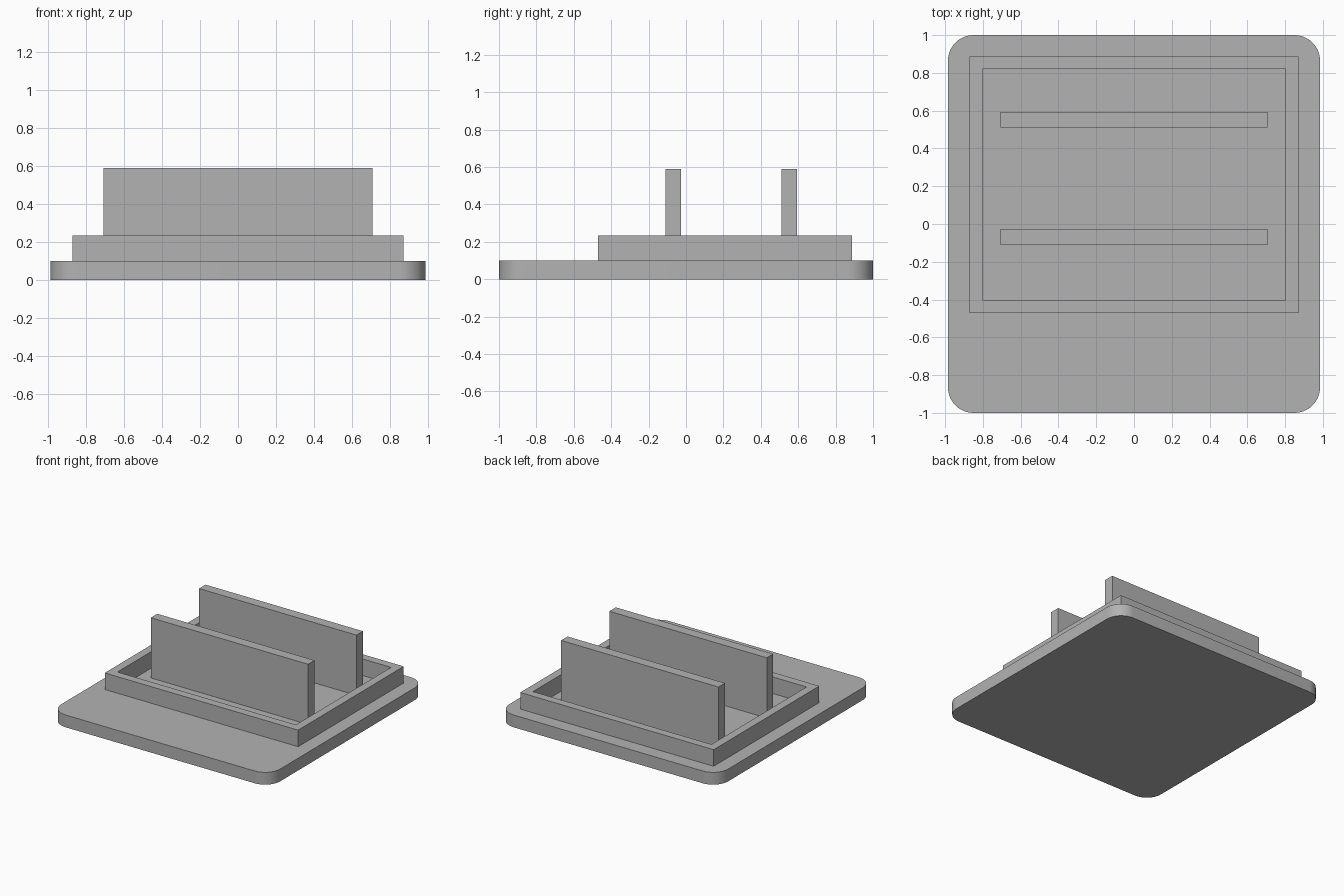
import bpy
import bmesh
from math import cos, sin, pi

cube = bpy.data.objects.get("Cube")
if cube:
    bpy.data.objects.remove(cube, do_unlink=True)

# One matte grey for every part
GREY = (0.45, 0.45, 0.45, 1)
grey = bpy.data.materials.new("grey")
grey.use_nodes = True
grey.diffuse_color = GREY
grey.node_tree.nodes["Principled BSDF"].inputs["Base Color"].default_value = GREY

BASE_TOP, FRAME_TOP, WALL_TOP = 0.10, 0.235, 0.59


def add_object(name, bm):
    bmesh.ops.recalc_face_normals(bm, faces=bm.faces)
    mesh = bpy.data.meshes.new(name)
    bm.to_mesh(mesh)
    bm.free()
    mesh.materials.append(grey)
    obj = bpy.data.objects.new(name, mesh)
    bpy.context.collection.objects.link(obj)
    return obj


def extrude_up(bm, faces, height):
    grown = bmesh.ops.extrude_face_region(bm, geom=faces)["geom"]
    verts = [g for g in grown if isinstance(g, bmesh.types.BMVert)]
    bmesh.ops.translate(bm, verts=verts, vec=(0, 0, height))


def rectangle(bm, half_x, y0, y1, z):
    corners = ((-half_x, y0), (half_x, y0), (half_x, y1), (-half_x, y1))
    return [bm.verts.new((x, y, z)) for x, y in corners]


def rounded_slab(name, half_x, half_y, radius, height, steps=12):
    bm = bmesh.new()
    verts = []
    for quarter, (sx, sy) in enumerate(((1, 1), (-1, 1), (-1, -1), (1, -1))):
        for i in range(steps + 1):
            a = (quarter + i / steps) * pi / 2
            verts.append(bm.verts.new((sx * (half_x - radius) + radius * cos(a),
                                       sy * (half_y - radius) + radius * sin(a), 0)))
    extrude_up(bm, [bm.faces.new(verts)], height)
    return add_object(name, bm)


def wall(name, half_x, y0, y1, z0, z1):
    bm = bmesh.new()
    extrude_up(bm, [bm.faces.new(rectangle(bm, half_x, y0, y1, z0))], z1 - z0)
    return add_object(name, bm)


def rim(name, half_x, y0, y1, thickness, z0, z1):
    bm = bmesh.new()
    t = thickness
    outer = rectangle(bm, half_x, y0, y1, z0)
    inner = rectangle(bm, half_x - t, y0 + t, y1 - t, z0)
    faces = [bm.faces.new((outer[i], outer[(i + 1) % 4], inner[(i + 1) % 4], inner[i]))
             for i in range(4)]
    extrude_up(bm, faces, z1 - z0)
    return add_object(name, bm)


# Base plate with rounded corners
base = rounded_slab("base_plate", 0.985, 1.0, 0.135, BASE_TOP)
bpy.ops.object.select_all(action="DESELECT")
base.select_set(True)
bpy.context.view_layer.objects.active = base
bpy.ops.object.shade_smooth_by_angle()

# Raised rectangular rim, set towards the back
rim("raised_rim", 0.87, -0.47, 0.887, 0.067, BASE_TOP, FRAME_TOP)

# Two upright walls inside the rim
for name, y0 in (("front_wall", -0.11), ("back_wall", 0.511)):
    wall(name, 0.708, y0, y0 + 0.083, BASE_TOP, WALL_TOP)
